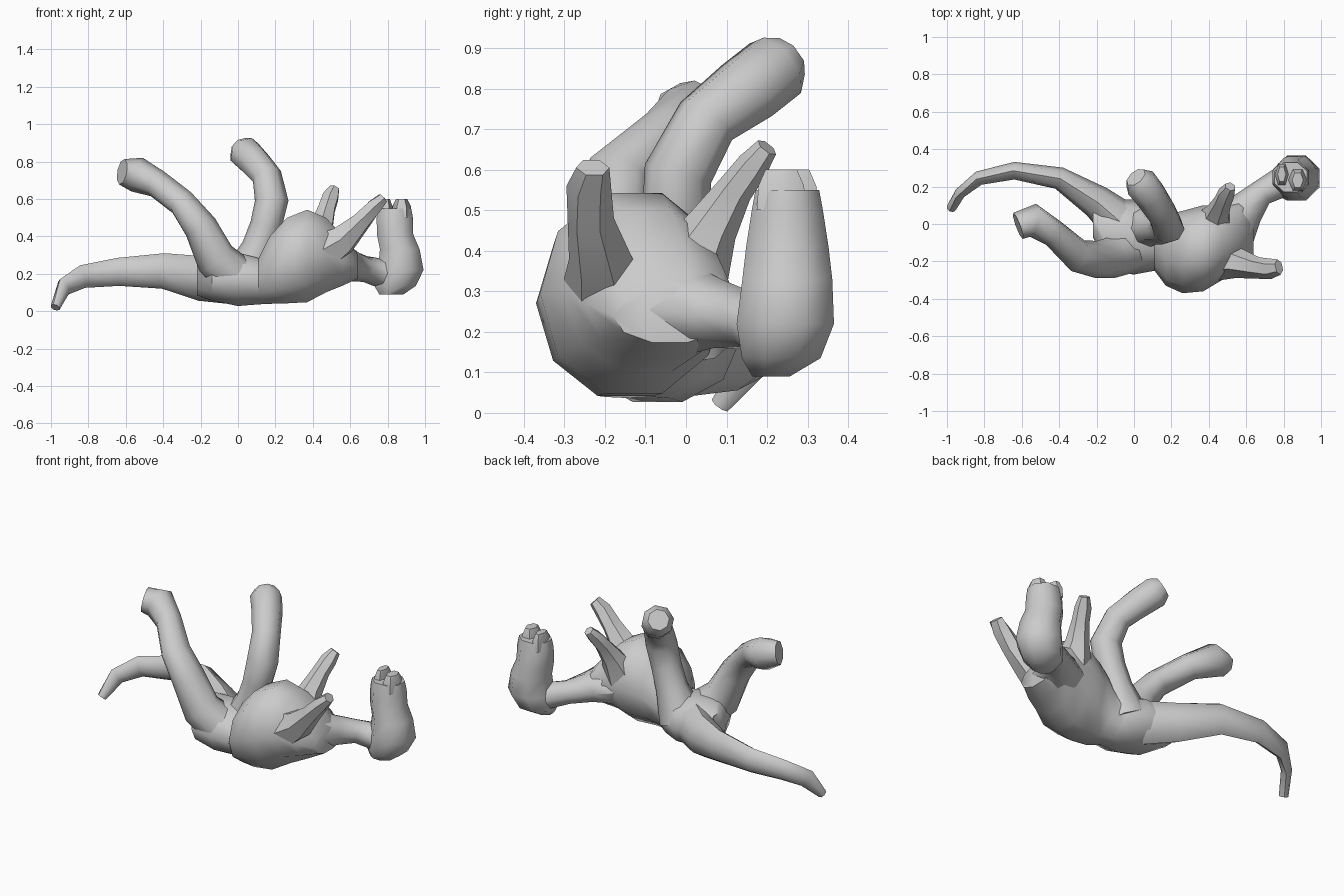
import bpy, bmesh, math
from mathutils import Vector


def loft(name, rings, up=(0, 0, 1), axis=None, sides=8, turn=0.0):
    """Skin elliptical rings (x, y, z, half width, half height) along a path."""
    bm = bmesh.new()
    pts = [Vector(r[:3]) for r in rings]
    loops = []
    for i, r in enumerate(rings):
        t = Vector(axis) if axis else pts[min(i + 1, len(pts) - 1)] - pts[max(i - 1, 0)]
        t.normalize()
        b = Vector(up)
        b = (b - t * b.dot(t)).normalized()
        a = b.cross(t)
        loop = []
        for k in range(sides):
            u = 2 * math.pi * (k + turn) / sides
            loop.append(bm.verts.new(pts[i] + a * r[3] * math.cos(u) + b * r[4] * math.sin(u)))
        loops.append(loop)
    for p, q in zip(loops, loops[1:]):
        for k in range(sides):
            n = (k + 1) % sides
            bm.faces.new((p[k], p[n], q[n], q[k]))
    bm.faces.new(loops[0])
    bm.faces.new(loops[-1])
    bmesh.ops.recalc_face_normals(bm, faces=bm.faces)
    me = bpy.data.meshes.new(name)
    bm.to_mesh(me)
    bm.free()
    ob = bpy.data.objects.new(name, me)
    bpy.context.collection.objects.link(ob)
    bpy.ops.object.select_all(action='DESELECT')
    bpy.context.view_layer.objects.active = ob
    ob.select_set(True)
    bpy.ops.object.shade_smooth_by_angle(angle=math.radians(50))
    return ob


# Hips, waist and chest
loft("torso", [
    (-0.22, 0.02, 0.18, 0.09, 0.10), (-0.14, -0.06, 0.18, 0.19, 0.13),
    (0.00, -0.07, 0.17, 0.20, 0.15), (0.11, -0.09, 0.16, 0.16, 0.13),
    (0.17, -0.14, 0.22, 0.19, 0.19), (0.26, -0.15, 0.27, 0.22, 0.24),
    (0.37, -0.13, 0.295, 0.23, 0.26), (0.47, -0.10, 0.30, 0.20, 0.21),
    (0.56, -0.06, 0.27, 0.19, 0.14), (0.64, -0.04, 0.24, 0.14, 0.07)],
    axis=(1, 0, 0), sides=10)

# Tail, curling round to the ground
loft("tail", [
    (-0.06, 0.00, 0.17, 0.12, 0.13), (-0.20, 0.12, 0.175, 0.09, 0.12),
    (-0.40, 0.245, 0.215, 0.06, 0.095), (-0.64, 0.285, 0.21, 0.047, 0.075),
    (-0.83, 0.245, 0.185, 0.038, 0.062), (-0.93, 0.165, 0.13, 0.03, 0.052),
    (-0.977, 0.085, 0.02, 0.026, 0.026)])

# Hind legs
loft("hind_leg_near", [
    (0.02, -0.12, 0.16, 0.13, 0.12), (-0.12, -0.18, 0.28, 0.11, 0.11),
    (-0.20, -0.19, 0.45, 0.10, 0.09), (-0.30, -0.17, 0.58, 0.09, 0.075),
    (-0.43, -0.05, 0.68, 0.075, 0.075), (-0.54, 0.02, 0.73, 0.09, 0.095),
    (-0.62, -0.01, 0.745, 0.075, 0.07)], up=(0.4, 0, 1))
loft("hind_leg_far", [
    (0.04, -0.02, 0.17, 0.13, 0.13), (0.11, -0.02, 0.34, 0.09, 0.09),
    (0.15, -0.025, 0.46, 0.085, 0.085), (0.18, -0.02, 0.59, 0.085, 0.09),
    (0.155, 0.05, 0.72, 0.08, 0.08), (0.09, 0.15, 0.795, 0.09, 0.085),
    (0.035, 0.22, 0.85, 0.09, 0.09), (0.01, 0.25, 0.875, 0.06, 0.06)], up=(1, 0, 0.3))

# Forelegs
loft("foreleg_near", [
    (0.42, -0.19, 0.30, 0.12, 0.13), (0.56, -0.21, 0.38, 0.08, 0.085),
    (0.66, -0.235, 0.48, 0.058, 0.055), (0.73, -0.24, 0.56, 0.055, 0.045),
    (0.775, -0.23, 0.605, 0.042, 0.03)], sides=6)
loft("foreleg_far", [
    (0.43, 0.00, 0.34, 0.11, 0.11), (0.45, 0.065, 0.46, 0.065, 0.065),
    (0.475, 0.12, 0.55, 0.045, 0.05), (0.495, 0.165, 0.61, 0.04, 0.048),
    (0.515, 0.20, 0.655, 0.028, 0.03)], up=(1, 0, 0), sides=6)

# Neck
loft("neck", [
    (0.50, -0.04, 0.26, 0.16, 0.13), (0.60, 0.08, 0.245, 0.10, 0.085),
    (0.68, 0.165, 0.225, 0.07, 0.07), (0.77, 0.215, 0.20, 0.08, 0.08),
    (0.86, 0.24, 0.20, 0.09, 0.09)])

# Head, muzzle pointing up
loft("head", [
    (0.82, 0.21, 0.09, 0.07, 0.05), (0.84, 0.235, 0.135, 0.12, 0.105),
    (0.87, 0.245, 0.22, 0.132, 0.13), (0.865, 0.25, 0.33, 0.115, 0.12),
    (0.84, 0.25, 0.41, 0.105, 0.11), (0.838, 0.25, 0.50, 0.105, 0.095),
    (0.838, 0.25, 0.55, 0.095, 0.085)], up=(0, 1, 0), axis=(0, 0, 1), turn=0.5)

# Two jaw tips
for name, x, y, r in (("jaw_tip_outer", 0.875, 0.235, 0.055), ("jaw_tip_inner", 0.79, 0.265, 0.04)):
    loft(name, [(x, y, 0.50, r, 0.07), (x, y, 0.56, r * 0.9, 0.065), (x, y, 0.60, r * 0.55, 0.045)],
         up=(0, 1, 0), axis=(0, 0, 1), sides=6)
